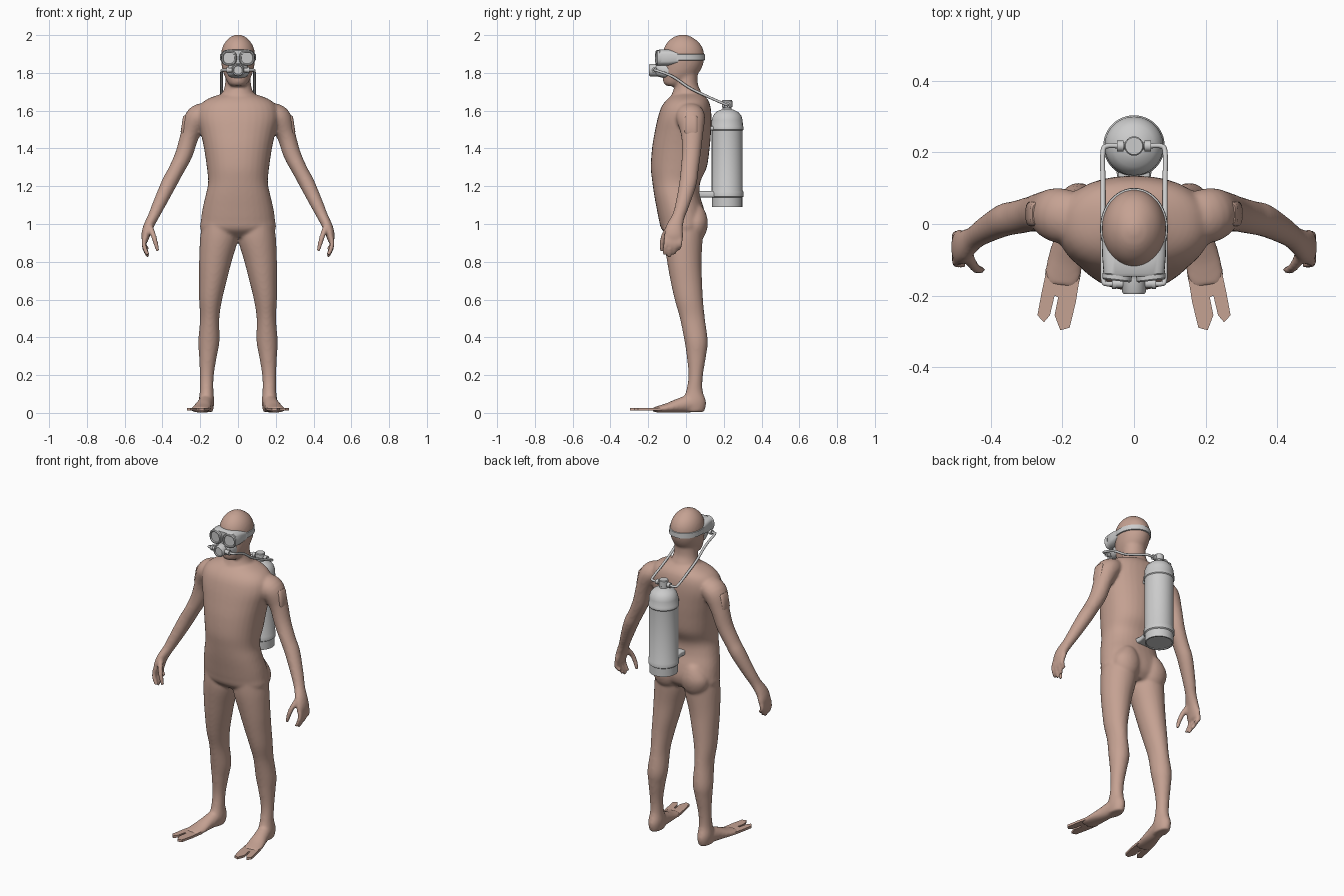
import bpy, bmesh
from math import cos, sin, pi
from mathutils import Vector

X, Y, Z = Vector((1, 0, 0)), Vector((0, 1, 0)), Vector((0, 0, 1))
skin = bpy.data.materials.new("skin")
skin.diffuse_color = (0.56, 0.36, 0.29, 1)


def dense(secs, n=5):
    """Smoothly interpolate a short list of sections."""
    out = []
    for i in range(len(secs) - 1):
        a, b, c, d = (secs[max(i - 1, 0)], secs[i], secs[i + 1], secs[min(i + 2, len(secs) - 1)])
        for k in range(n):
            t = k / n
            out.append([0.5 * (2 * q + (r - p) * t + (2 * p - 5 * q + 4 * r - s) * t * t
                               + (3 * q - p - 3 * r + s) * t ** 3) for p, q, r, s in zip(a, b, c, d)])
    return out + [list(secs[-1])]


def loft(bm, secs, axis=None, hint=Y, power=2.0, n=32):
    """Skin superellipse sections (x, y, z, radius_u, radius_v)."""
    rings = []
    for i, (x, y, z, ru, rv) in enumerate(secs):
        t = axis or (Vector(secs[min(i + 1, len(secs) - 1)][:3]) - Vector(secs[max(i - 1, 0)][:3]))
        t = t.normalized()
        u = hint.cross(t).normalized()
        v = t.cross(u)
        ring = []
        for k in range(n):
            c, s = cos(2 * pi * k / n), sin(2 * pi * k / n)
            cu = abs(c) ** (2 / power) * (1 if c > 0 else -1)
            sv = abs(s) ** (2 / power) * (1 if s > 0 else -1)
            ring.append(bm.verts.new(Vector((x, y, z)) + u * ru * cu + v * rv * sv))
        rings.append(ring)
    for a, b in zip(rings, rings[1:]):
        for k in range(n):
            bm.faces.new((a[k], a[(k + 1) % n], b[(k + 1) % n], b[k]))
    bm.faces.new(rings[0][::-1])
    bm.faces.new(rings[-1])


def make(name, bm, mat=None):
    bmesh.ops.recalc_face_normals(bm, faces=bm.faces)
    for f in bm.faces:
        f.smooth = True
    for e in bm.edges:
        e.smooth = e.calc_face_angle(0) < 0.6
    me = bpy.data.meshes.new(name)
    bm.to_mesh(me)
    bm.free()
    ob = bpy.data.objects.new(name, me)
    bpy.context.collection.objects.link(ob)
    if mat:
        me.materials.append(mat)
    return ob


def part(name, secs, mat=None, **kw):
    bm = bmesh.new()
    loft(bm, secs, **kw)
    return make(name, bm, mat)


def upright(rows):
    """(x, z, half width, front y, back y) -> sections."""
    return dense([(x, (f + b) / 2, z, r, (b - f) / 2) for x, z, r, f, b in rows])


def flip(secs, s):
    return [(p[0] * s, *p[1:]) for p in secs]


# Body: head, neck, torso
body = bmesh.new()
loft(body, upright([(0, 2.003, .008, -.025, -.005), (0, 1.99, .04, -.065, .03), (0, 1.96, .07, -.1, .07),
                    (0, 1.92, .087, -.12, .092), (0, 1.87, .09, -.122, .096), (0, 1.82, .083, -.124, .08),
                    (0, 1.78, .07, -.124, .05), (0, 1.745, .052, -.118, .0), (0, 1.73, .035, -.1, -.03)]), axis=Z)
loft(body, upright([(0, 1.84, .066, -.06, .065), (0, 1.75, .068, -.06, .062), (0, 1.7, .08, -.07, .08),
                    (0, 1.64, .12, -.1, .11)]), axis=Z)
loft(body, upright([(0, 1.69, .085, -.06, .085), (0, 1.66, .165, -.1, .115), (0, 1.62, .205, -.13, .13),
                    (0, 1.56, .215, -.15, .135), (0, 1.48, .197, -.167, .132), (0, 1.4, .18, -.18, .125),
                    (0, 1.3, .165, -.186, .11), (0, 1.22, .158, -.178, .075), (0, 1.15, .172, -.168, .075),
                    (0, 1.08, .188, -.155, .095), (0, 1.02, .196, -.143, .105), (0, .97, .197, -.128, .095),
                    (0, .93, .14, -.08, .06)]), axis=Z, power=2.2)
for s in (-1, 1):
    # Buttocks and legs
    loft(body, flip(upright([(.09, 1.11, .01, .05, .06), (.09, 1.08, .05, 0, .095), (.095, 1.01, .085, -.02, .116),
                             (.095, .94, .07, -.02, .1), (.095, .9, .01, .04, .06)]), s), axis=Z)
    loft(body, flip(upright([(.1, 1.0, .09, -.12, .09), (.101, .92, .1, -.118, .088), (.12, .8, .086, -.1, .082),
                             (.133, .7, .073, -.082, .085), (.145, .6, .061, -.06, .09), (.15, .5, .051, -.032, .1),
                             (.154, .38, .056, -.008, .115), (.159, .3, .047, .004, .106),
                             (.165, .2, .037, .013, .09), (.166, .12, .036, .002, .088),
                             (.167, .06, .041, -.02, .106), (.167, .015, .036, -.02, .1),
                             (.167, .004, .03, -.01, .09)]), s), axis=Z)
    # Feet
    loft(body, dense(flip([(.167, .07, .04, .032, .034), (.17, .02, .048, .04, .046), (.18, -.04, .038, .043, .038),
                           (.192, -.1, .026, .05, .025), (.2, -.15, .019, .052, .017),
                           (.203, -.175, .018, .04, .012)], s)), hint=Z)
    # Arms and palms
    loft(body, dense(flip([(.16, .015, 1.595, .05, .07), (.215, .025, 1.56, .066, .076), (.255, .032, 1.47, .05, .058),
                           (.286, .028, 1.37, .046, .05), (.33, .018, 1.28, .041, .047), (.365, .01, 1.215, .041, .046),
                           (.42, -.02, 1.1, .034, .037), (.448, -.04, 1.04, .029, .034),
                           (.475, -.06, .985, .027, .045), (.489, -.065, .94, .023, .05),
                           (.492, -.066, .905, .015, .045)], s)))
    # Fingers and thumb
    for y, low in ((-.105, .835), (-.079, .825), (-.053, .84), (-.028, .865)):
        loft(body, dense(flip([(.488, y, .935, .013, .013), (.499, y - .002, .9, .013, .013),
                               (.492, y - .006, (low + .9) / 2, .0125, .0125),
                               (.476, y - .01, low, .01, .01)], s)), n=12)
    loft(body, dense(flip([(.465, -.085, .985, .016, .018), (.45, -.115, .945, .015, .015),
                           (.436, -.127, .9, .0135, .0135), (.424, -.128, .855, .01, .01)], s)), n=12)
body_ob = make("body", body, skin)
rm = body_ob.modifiers.new("merge", 'REMESH')
rm.mode, rm.voxel_size, rm.use_smooth_shade = 'VOXEL', .008, True
sm = body_ob.modifiers.new("soften", 'SMOOTH')
sm.factor, sm.iterations = .5, 7

for s, side in ((-1, "right"), (1, "left")):
    # Raised upper arm patch
    part(side + "_arm_patch", flip([(.264, .028, 1.567, .022, .03), (.267, .028, 1.56, .025, .035),
                                    (.284, .028, 1.485, .02, .035), (.286, .028, 1.475, .015, .03)], s),
         skin, power=3)
    # Split toe blade
    bm = bmesh.new()
    outline = [(.15, -.14), (.163, -.22), (.18, -.29), (.206, -.297), (.222, -.255), (.212, -.205), (.222, -.2),
               (.235, -.255), (.252, -.275), (.27, -.255), (.258, -.19), (.245, -.13)]
    face = bm.faces.new([bm.verts.new((x * s, y, .013)) for x, y in outline])
    up = bmesh.ops.extrude_face_region(bm, geom=[face])["geom"]
    bmesh.ops.translate(bm, vec=(0, 0, .014), verts=[v for v in up if isinstance(v, bmesh.types.BMVert)])
    make(side + "_toe_blade", bm, skin)
    # Goggle lens: rim with recessed glass
    lens = [(.046, -.135, 1.879, .041, .041), (.048, -.155, 1.879, .041, .041), (.0485, -.159, 1.879, .037, .037),
            (.0485, -.159, 1.879, .032, .032), (.0475, -.152, 1.879, .03, .03)]
    part(side + "_goggle_lens", flip(lens, s), axis=Vector((.12 * s, -1, 0)), hint=Z, power=2.5)
    # Mouthpiece connector, valve knob and air hose
    part(side + "_mouth_connector", flip([(.02, -.167, 1.815, .012, .012), (.05, -.167, 1.815, .012, .012),
                                          (.05, -.167, 1.815, .015, .015), (.062, -.167, 1.815, .015, .015)], s),
         axis=X, hint=Z, n=16)
    part(side + "_valve_knob", flip([(.015, .218, 1.63, .01, .01), (.03, .218, 1.63, .01, .01),
                                     (.03, .218, 1.63, .015, .015), (.048, .218, 1.63, .015, .015)], s),
         axis=X, hint=Z, n=16)
    hose = [(.055, -.167, 1.815), (.076, -.167, 1.815), (.086, -.155, 1.812), (.087, -.07, 1.78), (.087, .02, 1.72),
            (.087, .12, 1.672), (.087, .2, 1.637), (.076, .218, 1.63), (.04, .218, 1.63)]
    part(side + "_air_hose", dense(flip([p + (.007, .007) for p in hose], s)), hint=Z, n=12)

# Goggle frame, nose bridge and head strap
part("goggle_frame", [(0, -.04, 1.88, .09, .034), (0, -.09, 1.881, .089, .044), (0, -.138, 1.881, .085, .044),
                      (0, -.147, 1.881, .078, .038)], axis=-Y, hint=Z, power=4)
part("head_strap", [(0, -.013, 1.866, .089, .108), (0, -.013, 1.868, .095, .114),
                    (0, -.013, 1.898, .094, .113), (0, -.013, 1.9, .087, .107)], axis=Z, n=48)

# Breathing mask with front filter
part("breathing_mask", [(0, -.07, 1.808, .06, .04), (0, -.115, 1.812, .057, .04), (0, -.15, 1.815, .045, .034),
                        (0, -.158, 1.815, .036, .03)], axis=-Y, hint=Z, power=2.6)
part("mask_filter", [(0, -.14, 1.815, .033, .033), (0, -.19, 1.815, .033, .033), (0, -.196, 1.815, .029, .029),
                     (0, -.196, 1.815, .024, .024), (0, -.19, 1.815, .022, .022)], axis=-Y, hint=Z)

# Air tank: turned profile of (radius, z)
tank = [(.072, 1.095), (.072, 1.09), (.08, 1.09), (.08, 1.14), (.086, 1.145), (.086, 1.17), (.082, 1.178),
        (.082, 1.495), (.086, 1.5), (.086, 1.515), (.083, 1.52), (.082, 1.55), (.074, 1.575), (.058, 1.593),
        (.036, 1.604), (.024, 1.608)]
part("air_tank", [(0, .218, z, r, r) for r, z in tank], axis=Z, n=48)
neck = [(.024, 1.595), (.024, 1.618), (.027, 1.62), (.027, 1.652), (.024, 1.656)]
part("tank_valve", [(0, .218, z, r, r) for r, z in neck], axis=Z, n=24)

# Tank brackets against the back
part("lower_tank_bracket", [(0, .06, 1.157, .045, .017), (0, .1, 1.157, .04, .017), (0, .15, 1.157, .05, .017)],
     axis=Y, hint=Z, power=5)
part("upper_tank_bracket", [(0, .11, 1.507, .045, .012), (0, .15, 1.507, .045, .012)], axis=Y, hint=Z, power=5)
